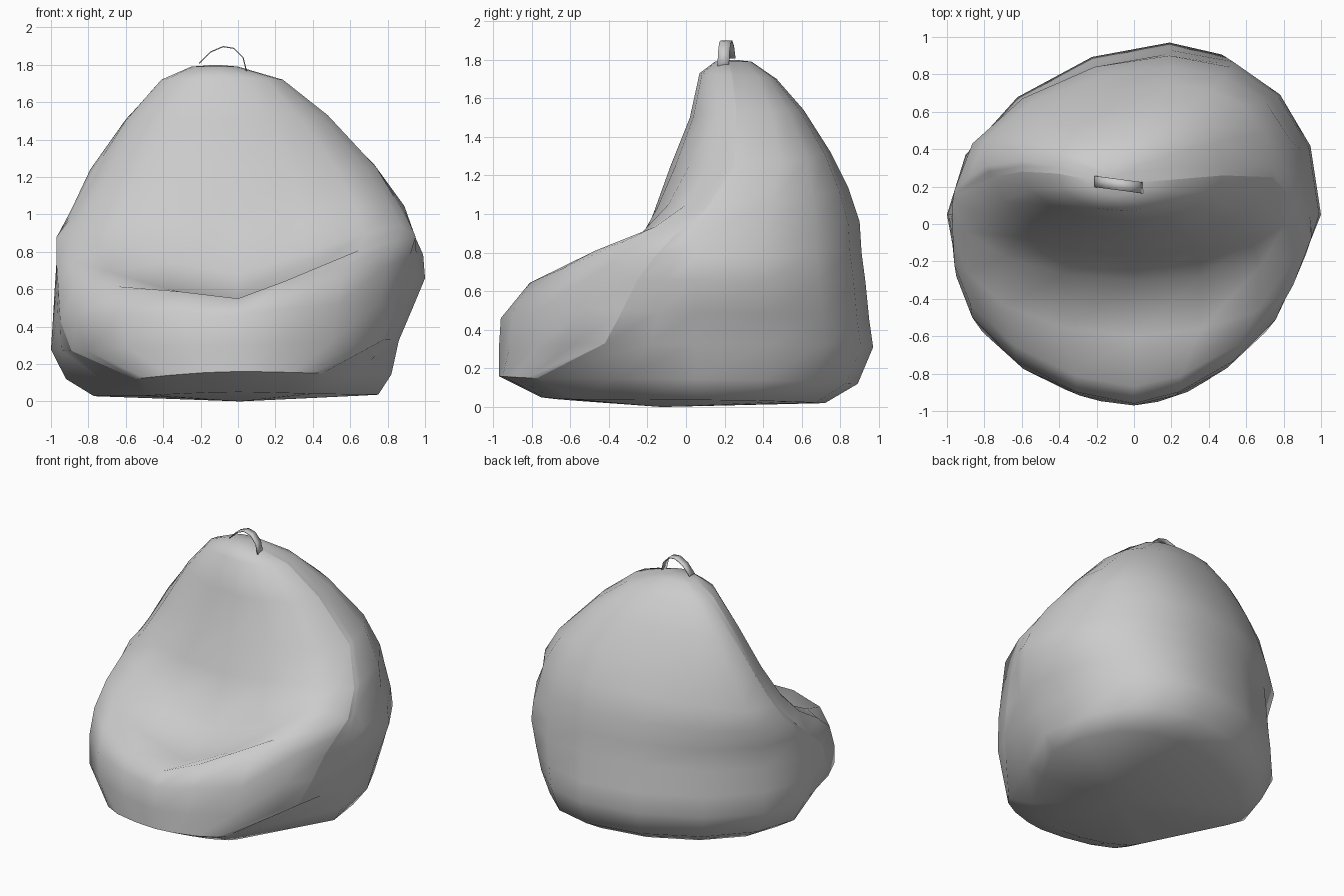
import bpy
import bmesh
from math import sin, cos, pi
from mathutils import Vector

cube = bpy.data.objects.get("Cube")
if cube:
    bpy.data.objects.remove(cube, do_unlink=True)


def make_material(name, color):
    mat = bpy.data.materials.new(name)
    mat.use_nodes = True
    mat.diffuse_color = color
    mat.node_tree.nodes["Principled BSDF"].inputs["Base Color"].default_value = color
    return mat


def make_object(name, bm, mat):
    mesh = bpy.data.meshes.new(name)
    bm.to_mesh(mesh)
    bm.free()
    mesh.materials.append(mat)
    obj = bpy.data.objects.new(name, mesh)
    bpy.context.collection.objects.link(obj)
    return obj


fabric = make_material("light grey fabric", (0.6, 0.6, 0.6, 1))

# Guide curves of the sack, from floor to crown; each level is one ring
front_profile = [(-.75, .05), (-.97, .16), (-.97, .3), (-.96, .46), (-.87, .55), (-.6, .52),
                 (-.3, .68), (-.17, 1), (-.08, 1.25), (.02, 1.5), (.07, 1.73), (.15, 1.79)]
back_profile = [(.72, .02), (.89, .12), (.97, .31), (.95, .45), (.93, .65), (.91, .8),
                (.9, .96), (.84, 1.14), (.75, 1.32), (.61, 1.54), (.47, 1.7), (.34, 1.79)]
right_seam = [(.4, -.58, .04), (.45, -.77, .15), (.78, -.42, .33), (.84, -.33, .5),
              (.88, -.25, .66), (.92, -.16, .78), (.95, -.07, .88), (.88, .1, 1.02),
              (.74, .25, 1.25), (.48, .26, 1.53), (.24, .24, 1.72), (0, .22, 1.79)]
left_seam = [(-.5, -.5, .03), (-.55, -.72, .12), (-.89, -.39, .27), (-.95, -.28, .43),
             (-.96, -.22, .59), (-.97, -.04, .74), (-.97, .12, .88), (-.88, .18, 1),
             (-.76, .25, 1.22), (-.6, .28, 1.5), (-.41, .27, 1.72), (-.25, .24, 1.79)]
right_width = [.75, .82, .86, .93, 1, .99, .94, .89, .73, .47, .22, 0]
left_width = [-.77, -.92, -1, -.99, -.98, -.97, -.96, -.89, -.79, -.6, -.4, -.24]
arm_rise = {3: .04, 4: .11, 5: .16, 6: .12, 7: .04}
STEPS = 4


def arc(start, end, power, rise=0):
    """Rounded corner in plan, leaving start along x and reaching end along y."""
    points = []
    for i in range(1, STEPS):
        a = i / STEPS * pi / 2
        s, c = sin(a) ** power, cos(a) ** power
        points.append(Vector((start.x + (end.x - start.x) * s,
                              end.y + (start.y - end.y) * c,
                              start.z + (end.z - start.z) * sin(a) ** 2 + rise * sin(2 * a))))
    return points


def half_ring(level, seam_curve, width, lip_power, back_power, rise_factor):
    """Front centre, seam, side and back centre along one side of the sack."""
    crown = max(0, level - 8) / 3
    front = Vector((-.1 * crown, *front_profile[level]))
    back = Vector((.19 - .29 * crown, *back_profile[level]))
    seam = Vector(seam_curve[level])
    side = Vector((width[level], max(.05, seam.y + .06), seam.z * .8 + back.z * .2))
    rise = arm_rise.get(level, 0) * rise_factor
    front_power = lip_power if level < 5 else 1
    return ([front] + arc(front, seam, front_power, rise) + [seam, seam.lerp(side, .5), side]
            + arc(back, side, back_power)[::-1] + [back])


# Sack: loft the rings, then close the floor and the crown
bm = bmesh.new()
rings = []
for level in range(len(front_profile)):
    right = half_ring(level, right_seam, right_width, 1.3, .91, 1)
    left = half_ring(level, left_seam, left_width, 1.18, 1.1, .4)
    rings.append([bm.verts.new(p) for p in right + left[-2:0:-1]])

count = len(rings[0])
for low, high in zip(rings, rings[1:]):
    for i in range(count):
        j = (i + 1) % count
        bm.faces.new((low[i], low[j], high[j], high[i]))

for ring, height in ((rings[0], 0), (rings[-1], 1.8)):
    middle = sum((v.co for v in ring), Vector()) / count
    hub = bm.verts.new((middle.x, middle.y, height))
    for i in range(count):
        bm.faces.new((ring[i], ring[(i + 1) % count], hub))
bmesh.ops.recalc_face_normals(bm, faces=bm.faces)

# Stitched border between the front panel and the rest of the sack
for face in bm.faces:
    face.smooth = True
border = []
for column in (STEPS, count - STEPS):
    line = [ring[column] for ring in rings[1:]]
    border += zip(line, line[1:])
lip = rings[1]
border += [(lip[i], lip[(i + 1) % count])
           for i in range(count) if i < STEPS or i >= count - STEPS]
for a, b in border:
    bm.edges.get((a, b)).smooth = False
make_object("bean_bag_body", bm, fabric)

# Carrying strap: a thin bent ribbon on the crown
bm = bmesh.new()
path = [(-.21, 1.81), (-.15, 1.87), (-.08, 1.9), (-.02, 1.89), (.03, 1.84), (.05, 1.76)]
pairs = []
for x, z in path:
    y = .21 - .13 * (x + .08)
    pairs.append([bm.verts.new((x, y + d, z)) for d in (-.03, .03)])
for (a, b), (c, d) in zip(pairs, pairs[1:]):
    bm.faces.new((a, c, d, b)).smooth = True
strap = make_object("top_strap", bm, fabric)
solid = strap.modifiers.new("thickness", 'SOLIDIFY')
solid.thickness = .006
